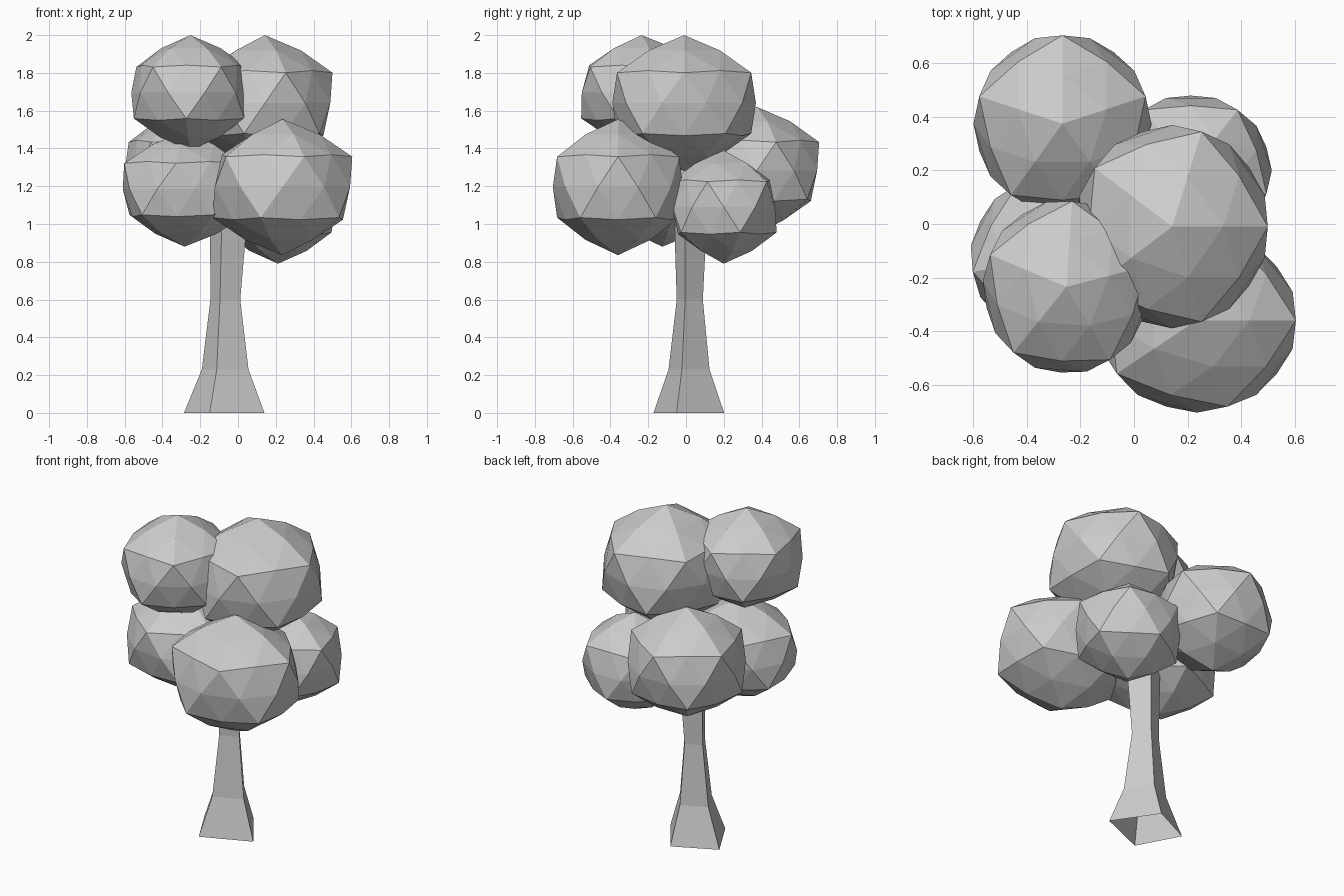
import bpy, bmesh
from math import radians
from mathutils import Matrix

if "Cube" in bpy.data.objects:
    bpy.data.objects.remove(bpy.data.objects["Cube"])

grey = bpy.data.materials.new("plain_grey")
grey.use_nodes = True
grey.diffuse_color = (0.6, 0.6, 0.6, 1)
grey.node_tree.nodes["Principled BSDF"].inputs["Base Color"].default_value = (0.6, 0.6, 0.6, 1)


def add_object(name, bm):
    bmesh.ops.recalc_face_normals(bm, faces=bm.faces)
    mesh = bpy.data.meshes.new(name)
    bm.to_mesh(mesh)
    bm.free()
    mesh.materials.append(grey)
    obj = bpy.data.objects.new(name, mesh)
    bpy.context.collection.objects.link(obj)


def leaf_clump(name, low, high, turn):
    """Knobbly faceted ball turned about z and fitted between two corners."""
    bm = bmesh.new()
    bmesh.ops.create_icosphere(bm, subdivisions=2, radius=1,
                               matrix=Matrix.Rotation(radians(turn), 4, 'Z'))
    # Tuck in the points between the twelve main corners
    for v in bm.verts:
        if len(v.link_edges) == 6:
            v.co *= 0.91
    for axis in range(3):
        values = [v.co[axis] for v in bm.verts]
        start, span = min(values), max(values) - min(values)
        for v in bm.verts:
            t = (v.co[axis] - start) / span
            v.co[axis] = low[axis] + t * (high[axis] - low[axis])
    add_object(name, bm)


# Foliage: six overlapping clumps
leaf_clump("top_front_clump", (-0.565, -0.555, 1.39), (0.06, 0.085, 2.0), 14)
leaf_clump("top_main_clump", (-0.215, -0.39, 1.28), (0.5, 0.37, 2.0), 0)
leaf_clump("front_left_clump", (-0.135, -0.705, 0.835), (0.605, -0.015, 1.555), 0)
leaf_clump("back_right_clump", (-0.6, 0.045, 0.945), (0.065, 0.705, 1.62), 18)
leaf_clump("front_right_clump", (-0.61, -0.435, 0.88), (0.045, 0.185, 1.49), 46)
leaf_clump("back_left_clump", (-0.09, -0.08, 0.79), (0.515, 0.48, 1.39), 54)

# Trunk: flared four-sided tube, open underneath
# Each level: height, centre x, centre y, scale of the base outline
levels = [(0, -0.073, 0.015, 1), (0.23, -0.068, 0.016, 0.58),
          (0.6, -0.067, 0.02, 0.37), (0.92, -0.054, 0.023, 0.44),
          (1.2, -0.045, 0.025, 0.46)]
outline = [(-0.077, -0.187), (0.213, -0.065), (0.04, 0.187), (-0.213, 0.065)]
bm = bmesh.new()
rings = [[bm.verts.new((cx + x * s, cy + y * s, z)) for x, y in outline]
         for z, cx, cy, s in levels]
for lower, upper in zip(rings, rings[1:]):
    for i in range(4):
        j = (i + 1) % 4
        bm.faces.new((lower[i], lower[j], upper[j], upper[i]))
bm.faces.new(rings[-1])
add_object("trunk", bm)
